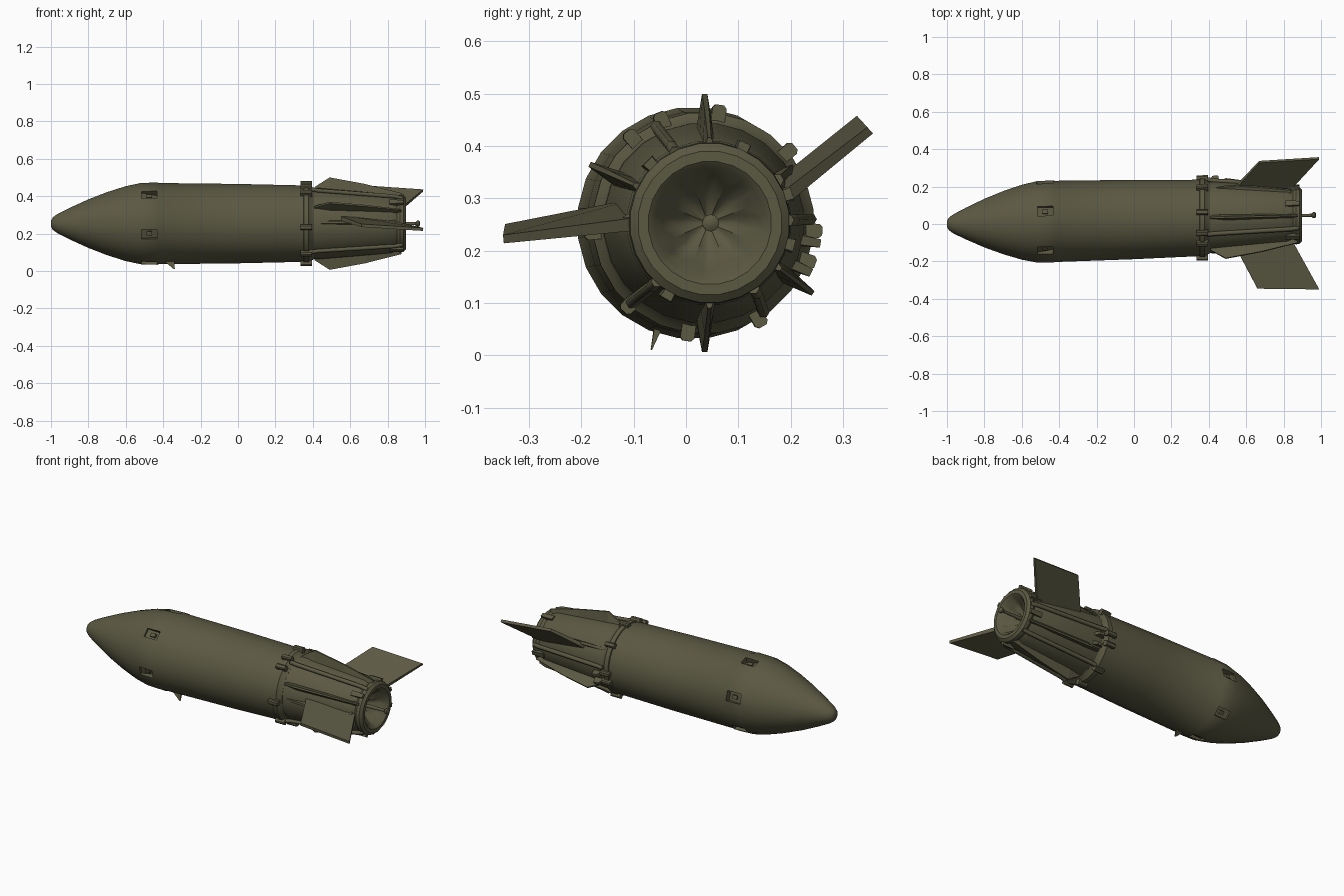
import bpy, bmesh, math
from mathutils import Vector

if "Cube" in bpy.data.objects:
    bpy.data.objects.remove(bpy.data.objects["Cube"], do_unlink=True)

olive = bpy.data.materials.new("olive_drab")
olive.use_nodes = True
COLOR = (0.105, 0.1, 0.055, 1)
olive.diffuse_color = COLOR
olive.node_tree.nodes["Principled BSDF"].inputs["Base Color"].default_value = COLOR

SEG = 24


def place(x, r, deg):
    """Point at a radius and angle around the slightly tilted long axis."""
    a = math.radians(deg)
    return Vector((x, 0.024 + 0.024 * x + r * math.cos(a), 0.253 + r * math.sin(a)))


def finish(name, bm, smooth=True):
    bmesh.ops.recalc_face_normals(bm, faces=bm.faces)
    mesh = bpy.data.meshes.new(name)
    bm.to_mesh(mesh)
    bm.free()
    obj = bpy.data.objects.new(name, mesh)
    bpy.context.collection.objects.link(obj)
    mesh.materials.append(olive)
    if smooth:
        bpy.ops.object.select_all(action="DESELECT")
        obj.select_set(True)
        bpy.context.view_layer.objects.active = obj
        bpy.ops.object.shade_smooth_by_angle(angle=math.radians(35))
    return obj


def lathe(bm, profile, ripple=None):
    """Revolve (x, radius) points; face centres lie on multiples of the step."""
    step = 360 / SEG
    rings = []
    for i, (x, r) in enumerate(profile):
        ring = []
        for k in range(SEG):
            deg = (k - 0.5) * step
            rr = r * (1 + (ripple[i] * math.cos(math.radians(8 * deg)) if ripple else 0))
            ring.append(bm.verts.new(place(x, rr, deg)))
        rings.append(ring)
    bands = []
    for a, b in zip(rings, rings[1:]):
        bands.append([bm.faces.new((a[k], a[(k + 1) % SEG], b[(k + 1) % SEG], b[k]))
                      for k in range(SEG)])
    bm.faces.new(rings[0])
    bm.faces.new(rings[-1])
    return bands


def loft(name, sections):
    """Join matching point loops into a closed solid."""
    bm = bmesh.new()
    rows = [[bm.verts.new(p) for p in s] for s in sections]
    n = len(rows[0])
    for a, b in zip(rows, rows[1:]):
        for k in range(n):
            bm.faces.new((a[k], a[(k + 1) % n], b[(k + 1) % n], b[k]))
    bm.faces.new(rows[0])
    bm.faces.new(rows[-1])
    return finish(name, bm, False)


# Nose and main casing, with six recessed ports behind the nose
bm = bmesh.new()
bands = lathe(bm, [(-1, 0.016), (-0.99, 0.034), (-0.965, 0.052), (-0.9, 0.085),
                   (-0.8, 0.131), (-0.7, 0.17), (-0.6, 0.202), (-0.52, 0.219),
                   (-0.43, 0.222), (-0.425, 0.219), (0.0, 0.214), (0.35, 0.206),
                   (0.36, 0.19)])
for k in range(1, SEG, 4):
    port = bands[7][k]
    bmesh.ops.inset_individual(bm, faces=[port], thickness=0.004)
    port.normal_update()
    floor = bmesh.ops.extrude_discrete_faces(bm, faces=[port])["faces"][0]
    centre = floor.calc_center_median()
    inward = (place(centre.x, 0, 0) - centre).normalized()
    for v in floor.verts:
        v.co += inward * (0.035 if v.co.x > centre.x else 0.012)
finish("casing", bm)

# Ridge inside each port
for deg in range(15, 360, 60):
    loft("port_plug", [[place(x, r, deg + d) for x, d in
                        ((-0.49, -3), (-0.46, -3), (-0.46, 3), (-0.49, 3))]
                       for r in (0.17, 0.208)])

# Joint collar
bm = bmesh.new()
lathe(bm, [(0.345, 0.195), (0.352, 0.212), (0.378, 0.212), (0.39, 0.2), (0.405, 0.192)])
finish("joint_collar", bm)

# Tail cone, rounded rim and hollow fluted nozzle
bm = bmesh.new()
lathe(bm, [(0.38, 0.19), (0.43, 0.192), (0.62, 0.176), (0.82, 0.158), (0.85, 0.146),
           (0.865, 0.155), (0.885, 0.153), (0.898, 0.138), (0.898, 0.118),
           (0.888, 0.106), (0.85, 0.085), (0.81, 0.05), (0.79, 0.012)],
      [0] * 9 + [0, 0.12, 0.2, 0])
finish("tail_and_nozzle", bm)

# Central probe with a bulb
bm = bmesh.new()
lathe(bm, [(0.78, 0.012), (0.93, 0.008), (0.95, 0.009), (0.957, 0.016),
           (0.968, 0.016), (0.974, 0.007)])
finish("nozzle_probe", bm)

# Tapered strakes along the tail
for deg in (90, 153, 270, 327):
    root = [(0.40, 0.17), (0.49, 0.17), (0.7, 0.15), (0.87, 0.135)]
    crest = [(0.41, 0.196), (0.49, 0.247), (0.68, 0.212), (0.875, 0.163)]
    loft("tail_strake", [[place(x0, r0, deg - 6), place(x1, r1, deg - 1.2),
                          place(x1, r1, deg + 1.2), place(x0, r0, deg + 6)]
                         for (x0, r0), (x1, r1) in zip(root, crest)])

# Two large swept fins
fins = {
    "upper_left_fin": [(0.50, 0.15, 0.30), (0.67, 0.332, 0.452),
                       (0.99, 0.352, 0.43), (0.80, 0.15, 0.27)],
    "right_fin": [(0.52, -0.08, 0.29), (0.66, -0.345, 0.243),
                  (0.99, -0.349, 0.222), (0.83, -0.06, 0.255)],
}
for name, corners in fins.items():
    pts = [Vector(c) for c in corners]
    normal = (pts[2] - pts[0]).cross(pts[3] - pts[1]).normalized()
    half = (0.013, 0.008, 0.008, 0.013)
    loft(name, [[p + normal * h * side for p, h in zip(pts, half)] for side in (-1, 1)])

# Low fairings leading into the large fins
for deg in (32, 178):
    loft("fin_fairing", [[place(x, 0.15, deg - 6), place(x, r, deg - 2),
                          place(x, r, deg + 2), place(x, 0.15, deg + 6)]
                         for x, r in ((0.41, 0.19), (0.55, 0.2), (0.84, 0.165))])

# Conduits running along the tail to the rim
for deg in (2, 116, 228, 304):
    curve = bpy.data.curves.new("conduit_path", "CURVE")
    curve.dimensions = "3D"
    curve.bevel_depth = 0.012
    curve.bevel_resolution = 1
    curve.use_fill_caps = True
    line = curve.splines.new("POLY")
    path = [(0.39, 0.205), (0.43, 0.197), (0.65, 0.178), (0.84, 0.162), (0.88, 0.15)]
    line.points.add(len(path) - 1)
    for point, (x, r) in zip(line.points, path):
        point.co = (*place(x, r, deg), 1)
    curve.materials.append(olive)
    conduit = bpy.data.objects.new("tail_conduit", curve)
    bpy.context.collection.objects.link(conduit)

# Clamp lugs around the joint
for deg in (40, 82, 112, 130, 185, 228, 262, 300, 340, 356):
    loft("clamp_lug", [[place(x, r, deg + d) for x, d in
                        ((0.335, -w), (0.395, -w), (0.395, w), (0.335, w))]
                       for r, w in ((0.19, 4), (0.222, 3.5), (0.228, 2))])

# Rear brackets at the rim, and hooks on the left flank
for deg in (20, 66, 135, 240, 345):
    loft("rim_bracket", [[place(x, r, deg + d) for x, d in
                          ((0.81, -5), (0.885, -4), (0.885, 4), (0.81, 5))]
                         for r in (0.135, 0.168)])
for deg in (335, 350):
    loft("flank_hook", [[place(0.39, 0.18, deg - 4), place(0.46, 0.18, deg - 3),
                         place(0.46, 0.18, deg + 3), place(0.39, 0.18, deg + 4)],
                        [place(0.42, 0.226, deg - 2), place(0.45, 0.226, deg - 2),
                         place(0.45, 0.226, deg + 2), place(0.42, 0.226, deg + 2)]])

# Small spike under the casing
loft("belly_spike", [[place(-0.40, 0.21, 249), place(-0.34, 0.21, 249),
                      place(-0.34, 0.21, 253)],
                     [place(-0.345, 0.256, 251), place(-0.338, 0.256, 251),
                      place(-0.338, 0.256, 251.6)]])
